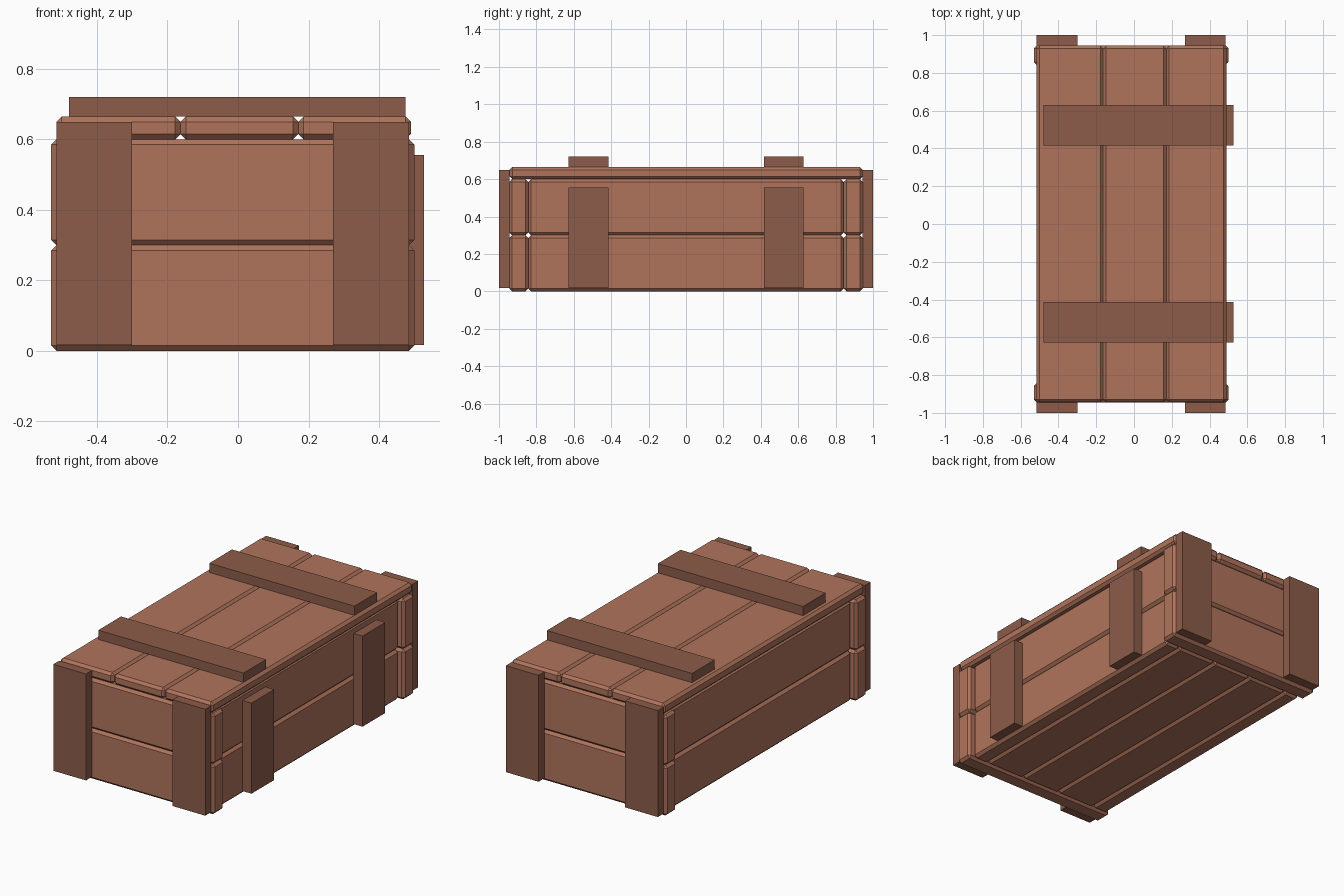
import bpy
import bmesh

if "Cube" in bpy.data.objects:
    bpy.data.objects.remove(bpy.data.objects["Cube"])


def material(name, rgb):
    m = bpy.data.materials.new(name)
    m.diffuse_color = (*rgb, 1)
    m.use_nodes = True
    m.node_tree.nodes["Principled BSDF"].inputs["Base Color"].default_value = m.diffuse_color
    return m


WOOD = material("plank_wood", (0.434, 0.175, 0.107))
DARK = material("batten_wood", (0.262, 0.107, 0.067))


def box(name, x, y, z, mat, bevel=0.0):
    """Box from (min, max) ranges, with optional chamfered edges."""
    bm = bmesh.new()
    bmesh.ops.create_cube(bm, size=1)
    for v in bm.verts:
        v.co = [r[0] if c < 0 else r[1] for c, r in zip(v.co, (x, y, z))]
    mesh = bpy.data.meshes.new(name)
    bm.to_mesh(mesh)
    bm.free()
    mesh.materials.append(mat)
    obj = bpy.data.objects.new(name, mesh)
    bpy.context.collection.objects.link(obj)
    if bevel:
        mod = obj.modifiers.new("chamfer", "BEVEL")
        mod.width = bevel
        mod.segments = 1
        mod.limit_method = 'NONE'
    return obj


B = 0.015

# Two rows of planks for the walls
for row, z in (("lower", (0, 0.30)), ("upper", (0.30, 0.60))):
    for end, y in (("front", (-0.945, -0.843)), ("back", (0.843, 0.945))):
        box(f"{end}_{row}_plank", (-0.53, 0.50), y, z, WOOD, B)
    for side, x in (("left", (-0.50, -0.40)), ("right", (0.37, 0.47))):
        box(f"{side}_{row}_plank", x, (-0.843, 0.843), z, WOOD, B)

# Lid planks
lid = (-0.515, -0.163, 0.171, 0.49)
for i in range(3):
    box(f"lid_plank_{i + 1}", (lid[i], lid[i + 1]), (-0.943, 0.945), (0.60, 0.665), WOOD, B)

# Floor planks between the walls
w = 0.77 / 3
for i in range(3):
    x0 = -0.40 + i * w
    box(f"floor_plank_{i + 1}", (x0, x0 + w), (-0.843, 0.843), (0, 0.065), WOOD, B)

# Upright battens on both ends
for end, y in (("front", (-1.0, -0.945)), ("back", (0.945, 1.0))):
    for side, x in (("left", (-0.515, -0.30)), ("right", (0.27, 0.485))):
        box(f"{end}_{side}_batten", x, y, (0.017, 0.65), DARK)

# Battens across the lid and up the right side only
for end, y in (("front", (-0.627, -0.414)), ("back", (0.416, 0.629))):
    box(f"lid_{end}_batten", (-0.48, 0.475), y, (0.665, 0.72), DARK)
    box(f"side_{end}_batten", (0.47, 0.528), y, (0.017, 0.556), DARK)
